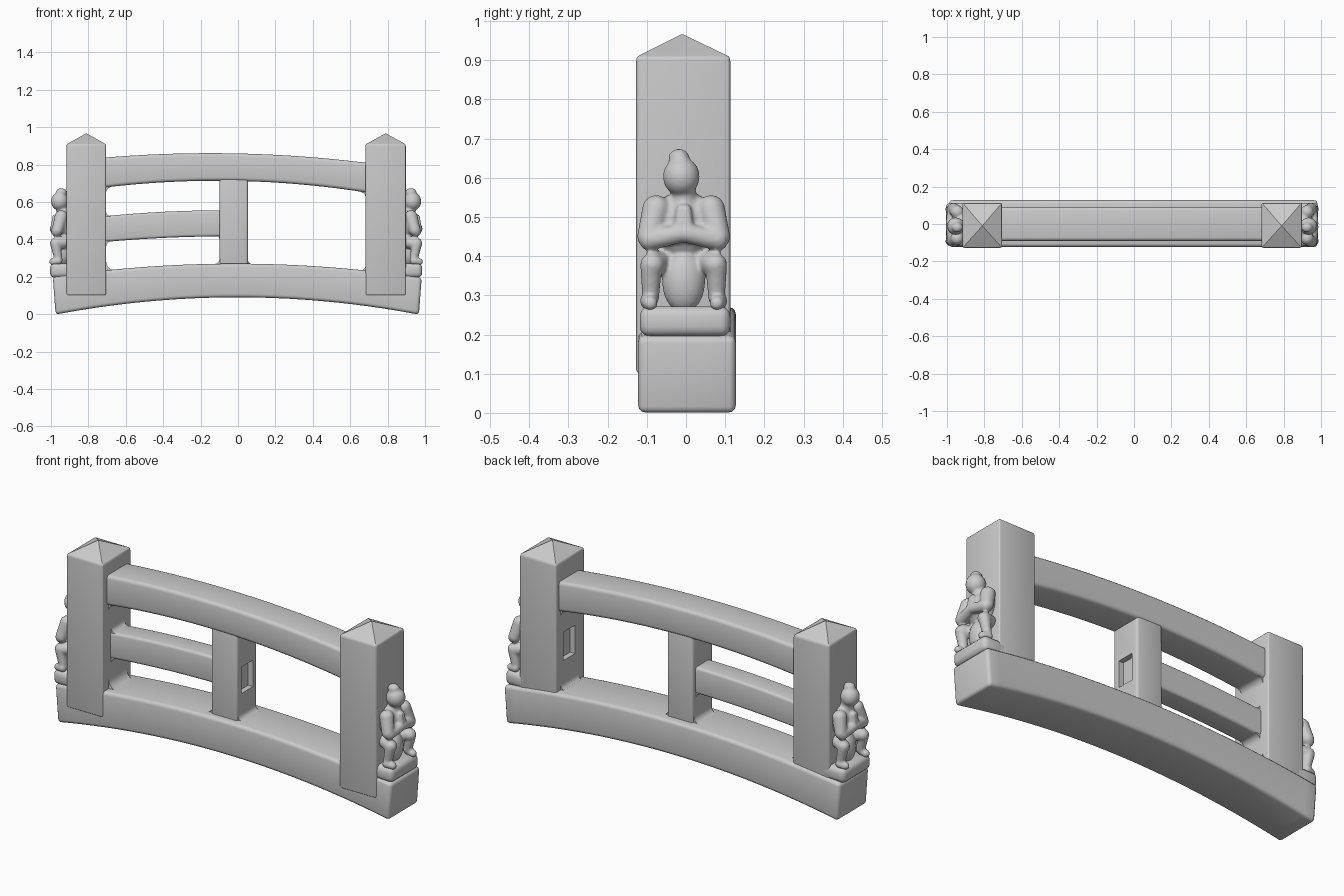
import bpy, bmesh, math
from mathutils import Vector, Matrix

if "Cube" in bpy.data.objects:
    bpy.data.objects.remove(bpy.data.objects["Cube"])


def finish(name, bm, bevel=0.0, angle=35):
    """Round the hard edges, then store the mesh as a smooth-shaded object."""
    bmesh.ops.recalc_face_normals(bm, faces=bm.faces)
    if bevel:
        edges = [e for e in bm.edges if e.calc_face_angle(0) > 0.72]
        bmesh.ops.bevel(bm, geom=edges, offset=bevel, segments=3, profile=0.5,
                        affect='EDGES', clamp_overlap=True)
    mesh = bpy.data.meshes.new(name)
    bm.to_mesh(mesh)
    bm.free()
    ob = bpy.data.objects.new(name, mesh)
    bpy.context.collection.objects.link(ob)
    bpy.ops.object.select_all(action='DESELECT')
    ob.select_set(True)
    bpy.context.view_layer.objects.active = ob
    bpy.ops.object.shade_smooth_by_angle(angle=math.radians(angle))
    return ob


def box(name, x, y, z, bevel=0.0):
    bm = bmesh.new()
    bmesh.ops.create_cube(bm, size=1)
    for v in bm.verts:
        v.co = [r[0] if c < 0 else r[1] for c, r in zip(v.co, (x, y, z))]
    return finish(name, bm, bevel)


def parabola(pts, x):
    (a, p), (b, q), (c, r) = pts
    return (p * (x - b) * (x - c) / ((a - b) * (a - c))
            + q * (x - a) * (x - c) / ((b - a) * (b - c))
            + r * (x - a) * (x - b) / ((c - a) * (c - b)))


def arched_beam(name, x0, x1, low, high, y0, y1, bevel, n=28):
    """Rectangular section swept between a lower and an upper arc."""
    bm = bmesh.new()
    rings = []
    for i in range(n + 1):
        x = x0 + (x1 - x0) * i / n
        zb, zt = parabola(low, x), parabola(high, x)
        xb = x * 0.985
        rings.append([bm.verts.new(p) for p in
                      ((xb, y0, zb), (xb, y1, zb), (x, y1, zt), (x, y0, zt))])
    for a, b in zip(rings, rings[1:]):
        for k in range(4):
            bm.faces.new((a[k], a[(k + 1) % 4], b[(k + 1) % 4], b[k]))
    bm.faces.new(rings[0])
    bm.faces.new(rings[-1])
    return finish(name, bm, bevel)


def post(name, x0, x1):
    """Square post with a low pyramid cap."""
    bm = bmesh.new()
    y0, y1 = -0.127, 0.113
    loop = [(x0, y0), (x1, y0), (x1, y1), (x0, y1)]
    bot = [bm.verts.new((x, y, 0.1)) for x, y in loop]
    top = [bm.verts.new((x, y, 0.908)) for x, y in loop]
    apex = bm.verts.new(((x0 + x1) / 2, -0.01, 0.967))
    bm.faces.new(bot)
    for k in range(4):
        j = (k + 1) % 4
        bm.faces.new((bot[k], bot[j], top[j], top[k]))
        bm.faces.new((top[k], top[j], apex))
    return finish(name, bm, 0.01, 25)


def fillet(x, z, sx, sz, r, d):
    """Concave corner filler at an opening corner."""
    bm = bmesh.new()
    prof = [(x - sx * 0.01, z - sz * 0.02)]
    for i in range(7):
        t = math.pi / 2 * i / 6
        prof.append((x + sx * r * (1 - math.sin(t)), z + sz * r * (1 - math.cos(t))))
    front = [bm.verts.new((px, -d, pz)) for px, pz in prof]
    face = bm.faces.new(front)
    out = bmesh.ops.extrude_face_region(bm, geom=[face])
    bmesh.ops.translate(bm, vec=(0, 2 * d, 0),
                        verts=[g for g in out['geom'] if isinstance(g, bmesh.types.BMVert)])
    finish("corner_fillet", bm)


def cut(ob, x, z):
    """Shallow empty mortise where a rail is missing."""
    cutter = box("mortise_cutter", x, (-0.045, 0.05), z)
    cutter.hide_render = True
    cutter.hide_viewport = True
    mod = ob.modifiers.new("mortise", 'BOOLEAN')
    mod.operation = 'DIFFERENCE'
    mod.object = cutter
    mod.solver = 'EXACT'


def figure(name, face_x, side):
    """Seated carved figure; u points outwards from the post face."""
    bm = bmesh.new()

    def blob(p, r):
        m = Matrix.Translation((face_x + side * p[0], p[1] - 0.006, p[2]))
        bmesh.ops.create_icosphere(bm, subdivisions=3, radius=1,
                                   matrix=m @ Matrix.Diagonal((*r, 1)))

    def limb(a, b, ra, rb):
        for i in range(7):
            t = i / 6
            r = ra + (rb - ra) * t
            blob(Vector(a).lerp(Vector(b), t), (r, r, r))

    blob((0.01, 0, 0.48), (0.052, 0.09, 0.085))         # torso
    blob((0.02, 0, 0.335), (0.045, 0.055, 0.08))        # lap cloth
    blob((0.038, -0.006, 0.603), (0.047, 0.047, 0.05))  # head
    blob((0.03, -0.012, 0.65), (0.03, 0.027, 0.024))    # topknot
    limb((0.02, 0, 0.53), (0.025, 0, 0.58), 0.035, 0.03)
    for s in (-1, 1):
        limb((0.03, s * 0.07, 0.52), (0.05, s * 0.088, 0.45), 0.036, 0.031)   # upper arm
        limb((0.055, s * 0.086, 0.443), (0.068, s * 0.01, 0.457), 0.029, 0.024)  # forearm
        limb((0.07, s * 0.01, 0.46), (0.065, s * 0.007, 0.52), 0.018, 0.013)  # hand
        limb((0.01, s * 0.06, 0.385), (0.06, s * 0.08, 0.378), 0.033, 0.031)  # thigh
        limb((0.06, s * 0.083, 0.37), (0.045, s * 0.084, 0.295), 0.028, 0.022)  # shin
        limb((0.045, s * 0.09, 0.285), (0.075, s * 0.085, 0.28), 0.022, 0.019)  # foot
    ob = finish(name, bm, 0, 180)
    rem = ob.modifiers.new("fuse", 'REMESH')
    rem.mode = 'VOXEL'
    rem.voxel_size = 0.006
    rem.use_smooth_shade = True
    smooth = ob.modifiers.new("soften", 'SMOOTH')
    smooth.iterations = 4


# Arched base and rails
arched_beam("base_beam", -0.99, 0.982,
            [(-0.98, 0.0), (0, 0.09), (0.97, 0.0)],
            [(-0.98, 0.2), (0, 0.27), (0.97, 0.197)], -0.122, 0.127, 0.018)
arched_beam("top_rail", -0.76, 0.74,
            [(-0.7, 0.68), (0, 0.712), (0.68, 0.653)],
            [(-0.7, 0.838), (0, 0.859), (0.68, 0.81)], -0.09, 0.09, 0.018)
arched_beam("middle_rail", -0.76, -0.05,
            [(-0.7, 0.388), (-0.4, 0.408), (-0.1, 0.416)],
            [(-0.7, 0.525), (-0.4, 0.547), (-0.1, 0.555)], -0.06, 0.06, 0.014, 14)

# Posts
post("left_post", -0.917, -0.705)
right_post = post("right_post", 0.682, 0.897)
centre_post = box("centre_post", (-0.098, 0.053), (-0.085, 0.085), (0.2, 0.75), 0.012)
cut(right_post, (0.6, 0.71), (0.38, 0.53))
cut(centre_post, (0.025, 0.12), (0.4, 0.54))

# Softened opening corners
for x, z, sx, sz, r in ((-0.705, 0.233, 1, 1, 0.05), (-0.098, 0.268, -1, 1, 0.03),
                        (0.053, 0.268, 1, 1, 0.025), (0.682, 0.232, -1, 1, 0.03),
                        (-0.705, 0.68, 1, -1, 0.03), (0.682, 0.653, -1, -1, 0.03),
                        (-0.705, 0.39, 1, -1, 0.03), (-0.705, 0.524, 1, 1, 0.025),
                        (-0.098, 0.416, -1, -1, 0.02)):
    fillet(x, z, sx, sz, r, 0.055 if 0.38 < z < 0.56 else 0.075)

# Carved figures on their ledges at both ends
for label, face_x, side in (("left", -0.915, -1), ("right", 0.895, 1)):
    figure(label + "_seated_figure", face_x, side)
    xs = sorted((face_x - side * 0.05, face_x + side * 0.09))
    box(label + "_figure_ledge", xs, (-0.118, 0.113), (0.195, 0.272), 0.025)
